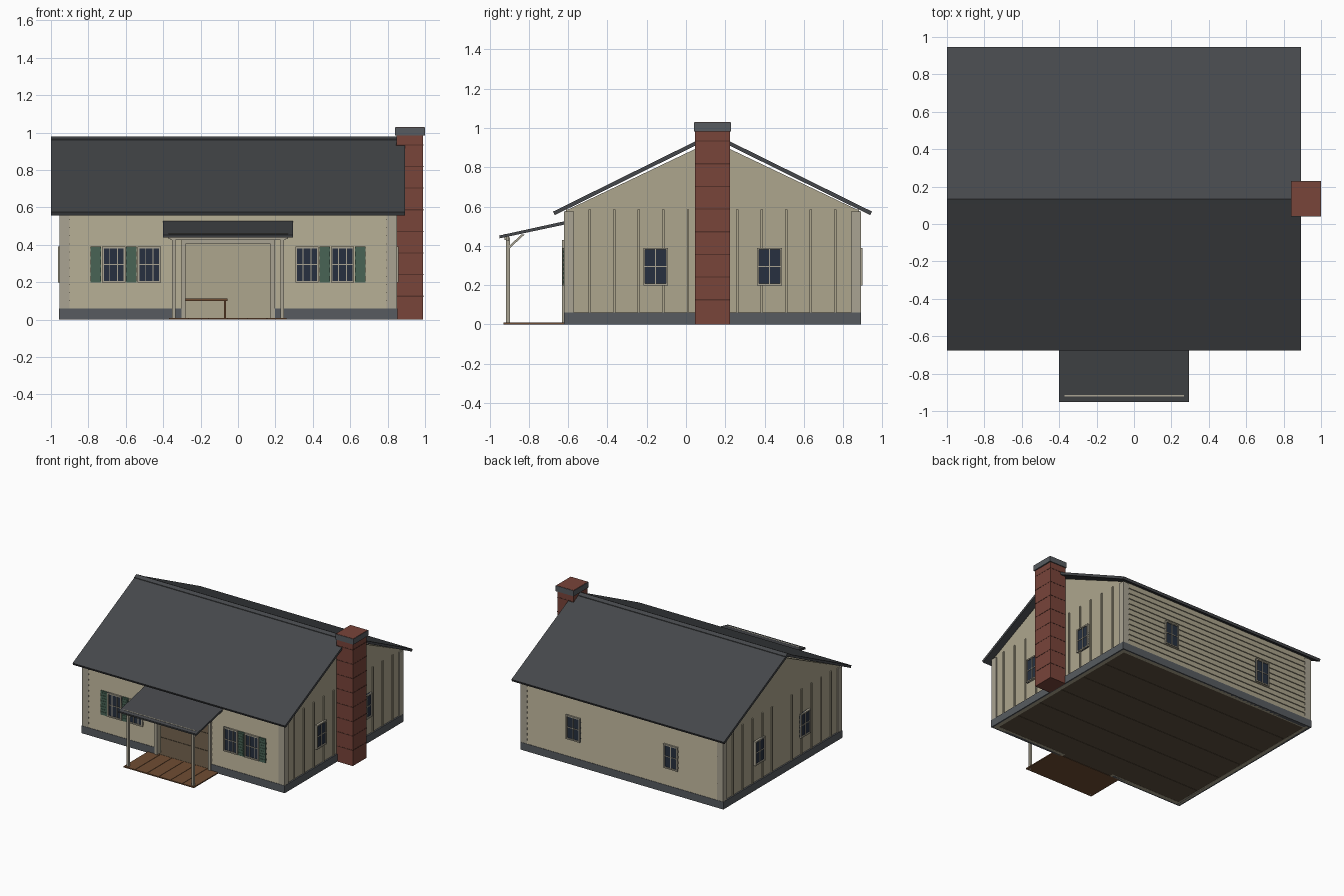
import bpy, bmesh, math
from mathutils import Vector

if "Cube" in bpy.data.objects:
    bpy.data.objects.remove(bpy.data.objects["Cube"])


def mat(name, c):
    m = bpy.data.materials.new(name)
    m.diffuse_color = (*c, 1)
    m.use_nodes = True
    m.node_tree.nodes["Principled BSDF"].inputs["Base Color"].default_value = m.diffuse_color
    return m


WALL = mat("cream_siding", (.42, .38, .27))
TRIM = mat("trim", (.40, .37, .29))
ROOF = mat("shingle", (.06, .064, .07))
STONE = mat("stone", (.095, .105, .115))
BRICK = mat("brick", (.19, .058, .042))
MORTAR = mat("dark_brick", (.09, .03, .022))
SHUT = mat("shutter_green", (.065, .125, .09))
GLASS = mat("glass", (.02, .03, .05))
DECK = mat("deck_wood", (.16, .075, .033))
FLOOR = mat("floor_wood", (.11, .08, .05))

CX, RY = -.053, .135                 # house centre and ridge line
X0, X1, Y0, Y1 = -.945, .84, -.61, .88  # wall faces
D0, D1 = -.28, .175                  # door opening


def prisms(name, m, items):
    """items: (list of (y, z) profile points, x0, x1), all in one object"""
    bm = bmesh.new()
    for pts, a, b in items:
        f = bm.faces.new([bm.verts.new((a, y, z)) for y, z in pts])
        ext = bmesh.ops.extrude_face_region(bm, geom=[f])["geom"]
        for v in ext:
            if isinstance(v, bmesh.types.BMVert):
                v.co.x = b
    bmesh.ops.recalc_face_normals(bm, faces=bm.faces[:])
    me = bpy.data.meshes.new(name)
    bm.to_mesh(me)
    bm.free()
    me.materials.append(m)
    o = bpy.data.objects.new(name, me)
    bpy.context.collection.objects.link(o)
    return o


def boxes(name, m, items):
    """items: (x0, x1, y0, y1, z0, z1)"""
    return prisms(name, m, [([(c, e), (d, e), (d, f), (c, f)], a, b)
                            for a, b, c, d, e, f in items])


def on_wall(side, u0, u1, d0, d1, z0, z1):
    """box placed on a wall face: u along the wall, d outward"""
    if side == "front":
        return (u0, u1, Y0 - d1, Y0 - d0, z0, z1)
    if side == "back":
        return (u0, u1, Y1 + d0, Y1 + d1, z0, z1)
    if side == "right":
        return (X1 + d0, X1 + d1, u0, u1, z0, z1)
    return (X0 - d1, X0 - d0, u0, u1, z0, z1)


# Walls, hollow inside with a door opening
T = .03
boxes("front_wall", WALL, [(X0, D0, Y0, Y0 + T, 0, .585), (D1, X1, Y0, Y0 + T, 0, .585),
                           (D0, D1, Y0, Y0 + T, .405, .585)])
boxes("back_wall", WALL, [(X0, X1, Y1 - T, Y1, 0, .585)])
gable = [(Y0, 0), (Y1, 0), (Y1, .58), (RY, .935), (Y0, .58)]
prisms("gable_walls", WALL, [(gable, X0, X0 + T), (gable, X1 - T, X1)])

# Foundation, broken at the door
F = .012
boxes("foundation", STONE, [
    (X0 - F, -.30, Y0 - F, Y0 + .02, 0, .06), (.195, X1 + F, Y0 - F, Y0 + .02, 0, .06),
    (X0 - F, X1 + F, Y1 - .02, Y1 + F, 0, .06),
    (X0 - F, X0 + .02, Y0, Y1, 0, .06), (X1 - .02, X1 + F, Y0, Y1, 0, .06)])

# Lap siding on front and back
laps = []
N, z0, h = 12, .06, .0435
for i in range(N):
    z = z0 + i * h
    front = [(Y0, z), (Y0 - .009, z), (Y0 - .001, z + h), (Y0, z + h)]
    back = [(Y1, z), (Y1 + .009, z), (Y1 + .001, z + h), (Y1, z + h)]
    laps.append((back, -.905, .80))
    if z < .40:
        laps += [(front, -.905, -.295), (front, .19, .80)]
    else:
        laps.append((front, -.905, .80))
prisms("lap_siding", WALL, laps)

# Corner boards and gable battens
corner = []
for s in ("front", "back"):
    corner += [on_wall(s, X0 - .01, -.90, 0, .01, .06, .575), on_wall(s, .795, X1 + .01, 0, .01, .06, .575)]
for s in ("left", "right"):
    corner += [on_wall(s, Y0 - .01, -.57, 0, .01, .06, .575), on_wall(s, .84, Y1 + .01, 0, .01, .06, .575)]
boxes("corner_boards", TRIM, corner)
battens = []
for s in ("left", "right"):
    for k in range(-5, 6):
        y = RY + k * .125
        if k and abs(abs(k) - 2.3) > .5:
            battens.append(on_wall(s, y - .006, y + .006, 0, .009, .06, .585))
        elif k:                      # battens split by the windows
            battens += [on_wall(s, y - .006, y + .006, 0, .009, .06, .2),
                        on_wall(s, y - .006, y + .006, 0, .009, .385, .585)]
boxes("gable_battens", WALL, battens)

# Windows with glazing bars
frames, panes, ZB, ZT = [], [], .197, .39


def window(side, u, w, cols, rows):
    a, b, t = u - w / 2, u + w / 2, .01
    panes.append(on_wall(side, a, b, 0, .010, ZB, ZT))
    frames.extend([on_wall(side, a, a + t, 0, .018, ZB, ZT), on_wall(side, b - t, b, 0, .018, ZB, ZT),
                   on_wall(side, a, b, 0, .018, ZB, ZB + t), on_wall(side, a, b, 0, .018, ZT - t, ZT)])
    for i in range(1, cols):
        x = a + w * i / cols
        frames.append(on_wall(side, x - .0025, x + .0025, 0, .014, ZB, ZT))
    for i in range(1, rows):
        z = ZB + (ZT - ZB) * i / rows
        frames.append(on_wall(side, a, b, 0, .014, z - .0025, z + .0025))


for d in (.422, .612):
    for s in (-1, 1):
        window("front", CX + s * d, .125, 3, 2)
for s in (-1, 1):
    window("left", RY + s * .29, .125, 2, 2)
    window("right", RY + s * .29, .125, 2, 2)
    window("back", CX + s * .435, .125, 2, 2)
boxes("window_frames", TRIM, frames)
boxes("window_glass", GLASS, panes)

# Shutters with louvres
sh = []
for d in (.517, .707):
    for s in (-1, 1):
        x = CX + s * d
        sh.append(on_wall("front", x - .028, x + .028, 0, .014, ZB, ZT))
        sh += [on_wall("front", x - .021, x + .021, .014, .017, ZB + .012 + i * .022, ZB + .026 + i * .022)
               for i in range(8)]
boxes("shutters", SHUT, sh)

# Door surround
boxes("door_trim", TRIM, [on_wall("front", -.302, D0, 0, .02, 0, .43), on_wall("front", D1, .197, 0, .02, 0, .43),
                          on_wall("front", -.302, .197, 0, .02, .405, .43)])

# Main roof slopes and ridge cap
slopes = []
for s in (-1, 1):
    slopes.append(([(RY, .975), (RY + s * .812, .574), (RY + s * .803, .556), (RY, .953)], -1, .893))
prisms("main_roof", ROOF, slopes)
prisms("ridge_cap", ROOF, [([(RY - .028, .958), (RY - .028, .966), (RY, .98), (RY + .028, .966),
                            (RY + .028, .958), (RY, .972)], -1, .893)])

# Chimney with brick course lines and stone cap
boxes("chimney", BRICK, [(.847, .99, .047, .223, 0, 1.027)])
boxes("chimney_courses", MORTAR, [(.846, .9915, .0455, .2245, z - .003, z + .003)
                                  for z in [.125 + .1155 * i for i in range(8)]])
boxes("chimney_cap", STONE, [(.84, 1, .04, .052, .983, 1.027), (.84, 1, .218, .23, .983, 1.027),
                             (.84, .852, .04, .23, .983, 1.027), (.985, 1, .04, .23, .983, 1.027)])
boxes("chimney_crown", BRICK, [(.843, .997, .043, .227, 1.02, 1.029)])

# Porch: roof, deck, posts, beam, braces
prisms("porch_roof", ROOF, [([(-.948, .438), (-.60, .512), (-.60, .529), (-.951, .452)], -.40, .293)])
n = 6
w = .63 / n
boxes("porch_deck", DECK, [(-.37 + i * w + .0015, -.37 + (i + 1) * w - .0015, -.93, Y0, 0, .009) for i in range(n)])
boxes("porch_deck_joist", DECK, [(-.368, .258, -.928, Y0, 0, .005)])
boxes("porch_posts", TRIM, [(x - .009, x + .009, -.917, -.897, 0, .442) for x in (-.343, .237)])
boxes("porch_beam", TRIM, [(-.372, .266, -.923, -.913, .43, .46), (-.36, .255, -.915, -.9, .425, .447)])
prisms("porch_braces", TRIM, [([(-.9, .385), (-.9, .40), (-.838, .457), (-.822, .457)], x - .006, x + .006)
                              for x in (-.343, .237)])

# Interior floor boards
k = 6
wy = (Y1 - Y0) / k
boxes("floor_boards", FLOOR, [(X0, X1, Y0 + i * wy + .002, Y0 + (i + 1) * wy - .002, .001, .009) for i in range(k)])
boxes("subfloor", FLOOR, [(X0, X1, Y0, Y1, .003, .006)])

# Table seen through the doorway, and hearth
boxes("table", DECK, [(-.44, -.055, -.1, .15, .10, .112)] +
      [(x, x + .012, y, y + .012, .009, .1) for x in (-.43, -.075) for y in (-.09, .13)])
boxes("hearth", BRICK, [(.74, .81, .04, .23, .009, .03)])
